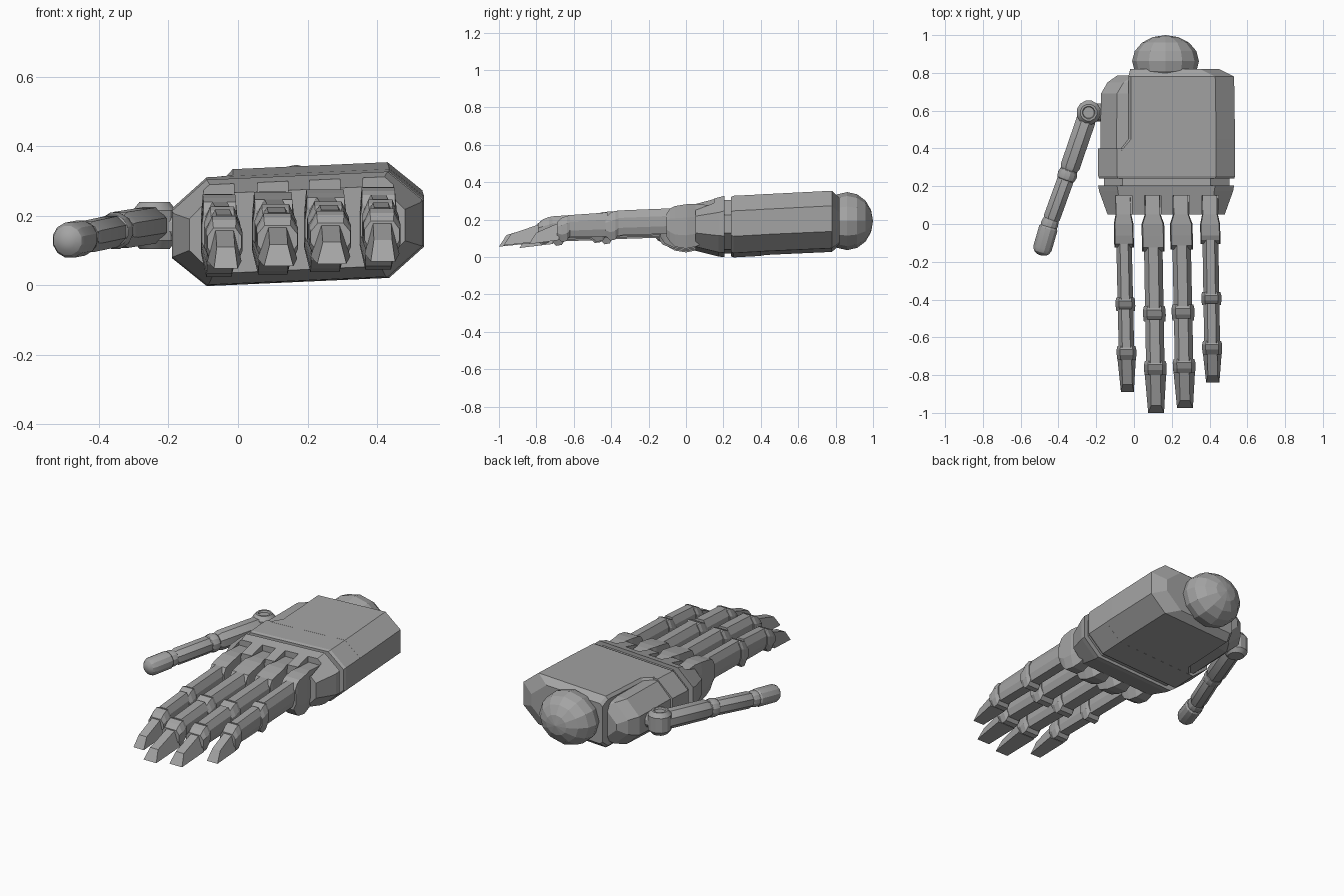
import bpy, bmesh, math
from mathutils import Vector

cube = bpy.data.objects.get("Cube")
if cube:
    bpy.data.objects.remove(cube)

grey = bpy.data.materials.new("mid_grey")
grey.use_nodes = True
grey.diffuse_color = (0.37, 0.37, 0.37, 1)
grey.node_tree.nodes["Principled BSDF"].inputs["Base Color"].default_value = (0.37, 0.37, 0.37, 1)


def finish(name, bm):
    bmesh.ops.recalc_face_normals(bm, faces=bm.faces)
    mesh = bpy.data.meshes.new(name)
    bm.to_mesh(mesh)
    bm.free()
    mesh.materials.append(grey)
    obj = bpy.data.objects.new(name, mesh)
    bpy.context.collection.objects.link(obj)
    return obj


def loft(name, rings):
    """Skin a closed solid through rings with equal point counts."""
    bm = bmesh.new()
    loops = [[bm.verts.new(p) for p in ring] for ring in rings]
    n = len(loops[0])
    for a, b in zip(loops, loops[1:]):
        for i in range(n):
            j = (i + 1) % n
            bm.faces.new((a[i], a[j], b[j], b[i]))
    bm.faces.new(loops[0])
    bm.faces.new(loops[-1])
    return finish(name, bm)


def roll(x):
    """The whole hand leans slightly up towards its left side."""
    return 0.045 * (x - 0.18)


def octagon(y, x0, x1, z0, z1, cx=0.1, cz=0.085, left=None):
    lx, lz = left or (cx, cz)
    pts = [(x0 + lx, z0), (x1 - cx, z0), (x1, z0 + cz), (x1, z1 - cz),
           (x1 - cx, z1), (x0 + lx, z1), (x0, z1 - lz), (x0, z0 + lz)]
    return [(x, y, z + roll(x)) for x, z in pts]


# Palm: full-width front strip, main body cut back beside the thumb
loft("palm_front", [octagon(0.24, -0.185, 0.53, 0.016, 0.31),
                    octagon(0.255, -0.19, 0.535, 0.01, 0.316),
                    octagon(0.4, -0.19, 0.535, 0.018, 0.323)])
step = (0.015, 0.015)
loft("palm_body", [octagon(0.39, -0.08, 0.535, 0.018, 0.323, left=step),
                   octagon(0.45, -0.03, 0.535, 0.021, 0.326, left=step),
                   octagon(0.78, -0.03, 0.53, 0.036, 0.343, left=step),
                   octagon(0.82, -0.02, 0.45, 0.07, 0.31, left=step)])
loft("palm_neck", [octagon(y, -0.16, 0.505, 0.03, 0.295) for y in (0.18, 0.26)])

# Thumb mount: chamfered block in the notch
loft("thumb_mount", [octagon(y, x0, 0.08, z0, z1, cx=0.03, cz=0.03, left=(0.085, 0.08))
                     for y, x0, z0, z1 in ((0.39, -0.178, 0.035, 0.312), (0.69, -0.175, 0.045, 0.315),
                                           (0.75, -0.14, 0.06, 0.305), (0.785, -0.09, 0.085, 0.28))])

# Knuckle plate with a shallow slot for every finger
plate = loft("knuckle_plate", [octagon(0.05, -0.14, 0.48, 0.045, 0.275, 0.07, 0.07),
                               octagon(0.175, -0.185, 0.525, 0.014, 0.308),
                               octagon(0.205, -0.19, 0.53, 0.012, 0.316)])

# Fingers: base x, tip x, half width, then y of knuckle end, joints and tip
fingers = {
    "index": (-0.055, -0.035, 0.052, (-0.125, -0.39, -0.46, -0.645, -0.72, -0.89)),
    "middle": (0.10, 0.117, 0.06, (-0.145, -0.435, -0.515, -0.725, -0.80, -1.0)),
    "ring": (0.25, 0.27, 0.06, (-0.135, -0.425, -0.51, -0.715, -0.79, -0.975)),
    "little": (0.403, 0.417, 0.053, (-0.105, -0.36, -0.43, -0.62, -0.69, -0.84)),
}


def section(x, y, w, z0, z1, top=0.52):
    h = z1 - z0
    half = [(0.7 * w, z0), (w, z0 + 0.3 * h), (w, z1 - 0.3 * h), (top * w, z1)]
    pts = half + [(-u, z) for u, z in reversed(half)]
    return [(x + u, y, z + roll(x)) for u, z in pts]


for name, (xb, xt, w, (ka, ja, jb, jc, jd, tip)) in fingers.items():
    def ring(y, width, z0, z1, top=0.52):
        x = xb + (xt - xb) * y / tip
        return section(x, y, width, z0, z1, top)

    # Slot in the plate
    bm = bmesh.new()
    bmesh.ops.create_cube(bm, size=1)
    for v in bm.verts:
        v.co = (xb + v.co.x * 0.088, 0.05 + v.co.y * 0.2, 0.3 + v.co.z * 0.1)
    cutter = finish("slot_cutter", bm)
    cutter.hide_render = True
    mod = plate.modifiers.new("slot", "BOOLEAN")
    mod.operation, mod.object, mod.solver = "DIFFERENCE", cutter, "EXACT"
    bpy.context.view_layer.objects.active = plate
    bpy.ops.object.modifier_apply(modifier=mod.name)
    bpy.data.objects.remove(cutter)

    # Rounded knuckle
    rings = []
    for y, z0, z1 in ((0.16, 0.1, 0.265), (0.05, 0.045, 0.273), (0.0, 0.035, 0.272),
                      (-0.06, 0.045, 0.262), (ka + 0.02, 0.07, 0.25), (ka, 0.1, 0.22)):
        rings.append(ring(y, 0.042 if y > 0.04 else w, z0, z1, 0.9))
    loft(name + "_knuckle", rings)

    # Two long links
    s = w - 0.011
    loft(name + "_first_link", [ring(ka + 0.02, s, 0.115, 0.25), ring(ja - 0.01, s, 0.105, 0.238)])
    loft(name + "_second_link", [ring(jb + 0.01, s, 0.1, 0.228), ring(jc - 0.01, s, 0.095, 0.213)])

    # Joints swell on the underside
    for label, a, b, low, high in (("middle", ja, jb, 0.078, 0.237), ("end", jc, jd, 0.07, 0.21)):
        d = a - b
        loft(f"{name}_{label}_joint", [ring(a, w - 0.005, low + 0.035, high - 0.006, 0.65),
                                       ring(a - 0.25 * d, w, low + 0.005, high, 0.65),
                                       ring(a - 0.65 * d, w, low, high - 0.012, 0.65),
                                       ring(b, w - 0.003, low + 0.025, high - 0.035, 0.65)])

    # Tapered fingertip with a slanted end
    def tip_ring(y, wb, wt, z0, z1, dy=0.0):
        x = xb + (xt - xb) * y / tip
        return [(x - wb, y, z0 + roll(x)), (x + wb, y, z0 + roll(x)),
                (x + wt, y + dy, z1 + roll(x)), (x - wt, y + dy, z1 + roll(x))]
    loft(name + "_tip", [tip_ring(jd + 0.01, w - 0.003, 0.026, 0.08, 0.172),
                         tip_ring(tip, w - 0.018, 0.026, 0.058, 0.12, 0.04)])

# Wrist ball
bm = bmesh.new()
bmesh.ops.create_uvsphere(bm, u_segments=12, v_segments=8, radius=1)
for v in bm.verts:
    v.co = (0.167 + 0.177 * v.co.x, 0.862 + 0.138 * v.co.z, 0.192 + 0.155 * v.co.y)
finish("wrist_ball", bm)


def turned(name, start, end, profile, sides=12):
    """Round part: profile holds (position along the axis, radius)."""
    a, b = Vector(start), Vector(end)
    axis = b - a
    rot = axis.to_track_quat("Z", "Y")
    rings = []
    for t, r in profile:
        rings.append([a + axis * t + rot @ Vector((r * math.cos(k), r * math.sin(k), 0))
                      for k in (math.tau * (i + 0.5) / sides for i in range(sides))])
    obj = loft(name, rings)
    bpy.ops.object.select_all(action="DESELECT")
    obj.select_set(True)
    bpy.context.view_layer.objects.active = obj
    bpy.ops.object.shade_smooth_by_angle(angle=math.radians(25))


# Thumb: pivot, links, joints and rounded tip
pivot, mid, last, end = (-0.24, 0.59, 0.175), (-0.353, 0.26, 0.157), (-0.447, 0.0, 0.137), (-0.495, -0.165, 0.128)
turned("thumb_pivot", (-0.24, 0.59, 0.105), (-0.24, 0.59, 0.24),
       [(0, 0.045), (0.18, 0.065), (0.82, 0.065), (1, 0.045), (1, 0.034), (0.93, 0.03)])
turned("thumb_pivot_pin", (-0.26, 0.59, 0.17), (-0.12, 0.59, 0.17), [(0, 0.05), (1, 0.05)])
turned("thumb_first_link", pivot, mid, [(0.08, 0.05), (0.13, 0.056), (0.86, 0.056), (0.92, 0.048)], 8)
turned("thumb_second_link", mid, last, [(0.05, 0.042), (0.12, 0.048), (0.86, 0.048), (0.93, 0.04)], 8)
for label, c, r in (("middle", mid, 0.054), ("end", last, 0.048)):
    d = Vector((-0.34, -0.94, -0.06)) * 0.04
    turned(f"thumb_{label}_joint", Vector(c) - d, Vector(c) + d,
           [(0, 0.6 * r), (0.2, 0.9 * r), (0.5, r), (0.8, 0.9 * r), (1, 0.6 * r)])
turned("thumb_tip", last, end, [(0.08, 0.045), (0.14, 0.052), (0.78, 0.052), (0.9, 0.043), (0.97, 0.028), (1, 0.01)])
